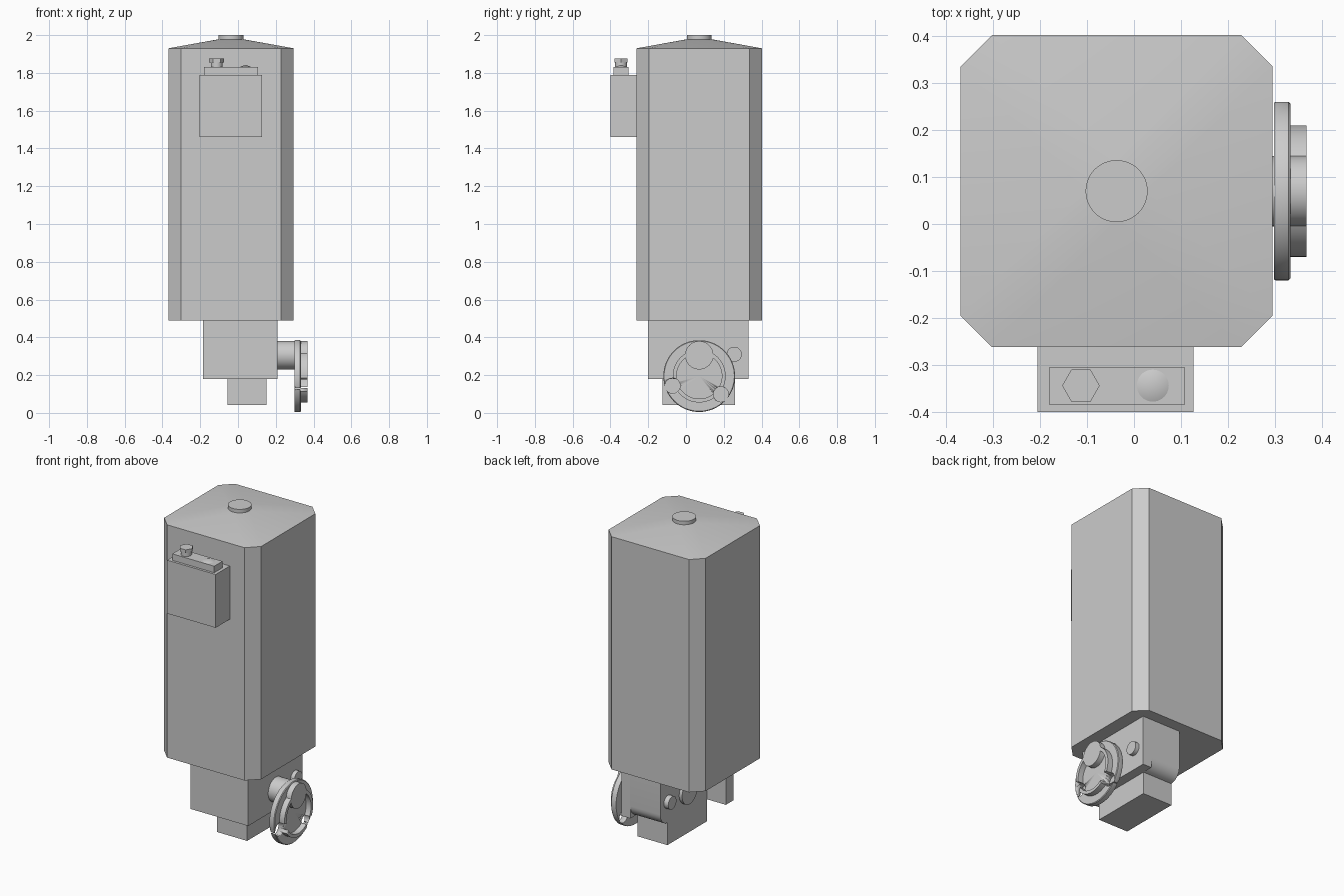
import bpy, bmesh, math
from mathutils import Matrix, Vector

cube = bpy.data.objects.get("Cube")
if cube:
    bpy.data.objects.remove(cube, do_unlink=True)

grey = bpy.data.materials.new("plain_grey")
grey.use_nodes = True
COLOUR = (0.6, 0.6, 0.6, 1)
grey.diffuse_color = COLOUR
grey.node_tree.nodes["Principled BSDF"].inputs["Base Color"].default_value = COLOUR


def finish(bm, name):
    bmesh.ops.recalc_face_normals(bm, faces=bm.faces)
    mesh = bpy.data.meshes.new(name)
    bm.to_mesh(mesh)
    bm.free()
    obj = bpy.data.objects.new(name, mesh)
    bpy.context.collection.objects.link(obj)
    mesh.materials.append(grey)
    bpy.ops.object.select_all(action='DESELECT')
    obj.select_set(True)
    bpy.context.view_layer.objects.active = obj
    bpy.ops.object.shade_smooth_by_angle(angle=math.radians(30))
    return obj


def box(name, x, y, z, round_edge=None, radius=0.0):
    bm = bmesh.new()
    bmesh.ops.create_cube(bm, size=1)
    for v in bm.verts:
        v.co = Vector((x[v.co.x > 0], y[v.co.y > 0], z[v.co.z > 0]))
    if round_edge:
        edges = [e for e in bm.edges if all(round_edge(v.co) for v in e.verts)]
        bmesh.ops.bevel(bm, geom=edges, offset=radius, segments=8,
                        profile=0.5, affect='EDGES')
    return finish(bm, name)


def rod(name, axis, start, end, centre, r1, r2=None, sides=48):
    """Cylinder or cone along x or z; centre gives the two other coordinates."""
    bm = bmesh.new()
    bmesh.ops.create_cone(bm, cap_ends=True, segments=sides, radius1=r1,
                          radius2=r1 if r2 is None else r2, depth=end - start)
    mid = (start + end) / 2
    if axis == 'X':
        place = Matrix.Translation((mid, *centre)) @ Matrix.Rotation(math.pi / 2, 4, 'Y')
    else:
        place = Matrix.Translation((*centre, mid))
    if sides == 6:
        place = place @ Matrix.Rotation(math.pi / 6, 4, 'Z')
    bm.transform(place)
    return finish(bm, name)


# Chamfered tall housing
CX, CY, HALF, CUT = -0.037, 0.07, 0.332, 0.067
bm = bmesh.new()
outline = []
for sx, sy in ((1, 1), (-1, 1), (-1, -1), (1, -1)):
    outline += [(CX + sx * HALF, CY + sy * (HALF - CUT)),
                (CX + sx * (HALF - CUT), CY + sy * HALF)]
for z in (0.49, 1.93):
    for p in outline:
        bm.verts.new((*p, z))
# Roof rises to a round collar
for i in range(64):
    a = math.tau * i / 64
    bm.verts.new((CX + 0.066 * math.cos(a), CY + 0.066 * math.sin(a), 1.978))
bmesh.ops.convex_hull(bm, input=bm.verts)
bmesh.ops.dissolve_limit(bm, angle_limit=0.002, verts=bm.verts, edges=bm.edges)
finish(bm, "housing")
rod("roof_cap", 'Z', 1.97, 2.0, (CX, CY), 0.066)

# Control box on the front
box("control_box", (-0.205, 0.127), (-0.4, -0.255), (1.46, 1.79))
box("control_box_lid", (-0.18, 0.107), (-0.385, -0.304), (1.79, 1.83))
rod("plug_neck", 'Z', 1.83, 1.857, (-0.113, -0.344), 0.031)
rod("plug_head", 'Z', 1.855, 1.875, (-0.113, -0.344), 0.04, sides=6)
rod("lid_cone", 'Z', 1.83, 1.843, (0.04, -0.344), 0.034, 0.0)

# Drive base under the housing
box("front_plate", (-0.185, 0.21), (-0.2, -0.125), (0.18, 0.49))
box("side_plate", (0.15, 0.21), (-0.126, 0.33), (0.18, 0.49))
box("gearbox", (-0.055, 0.151), (-0.126, 0.33), (0.181, 0.49),
    lambda p: p.y > 0 and p.z < 0.3, 0.075)
box("plinth", (-0.055, 0.15), (-0.125, 0.26), (0.043, 0.182))
rod("cross_pin", 'X', -0.085, 0.235, (0.255, 0.31), 0.04)
rod("drive_shaft", 'X', -0.075, 0.367, (0.07, 0.305), 0.075)

# Handwheel: turned profile of (x, radius) with a raised lip
WY, WZ = 0.07, 0.195
profile = [(0.298, 0), (0.298, 0.188), (0.302, 0.19), (0.329, 0.19), (0.333, 0.186),
           (0.333, 0.14), (0.367, 0.14), (0.367, 0.12), (0.333, 0.12), (0.333, 0)]
bm = bmesh.new()
verts = [bm.verts.new((x, WY, WZ + r)) for x, r in profile]
edges = [bm.edges.new(pair) for pair in zip(verts, verts[1:])]
bmesh.ops.spin(bm, geom=verts + edges, cent=(0, WY, WZ), axis=(1, 0, 0),
               angle=math.tau, steps=64)
bmesh.ops.remove_doubles(bm, verts=bm.verts, dist=0.0001)
wheel = finish(bm, "handwheel")

# Holes through the handwheel
for degrees in (200, 320):
    a = math.radians(degrees)
    cutter = rod("wheel_hole_cutter", 'X', 0.25, 0.4,
                 (WY + 0.15 * math.cos(a), WZ + 0.15 * math.sin(a)), 0.04, sides=32)
    cutter.hide_render = True
    cutter.hide_set(True)
    cut = wheel.modifiers.new("hole", 'BOOLEAN')
    cut.operation = 'DIFFERENCE'
    cut.solver = 'EXACT'
    cut.object = cutter
